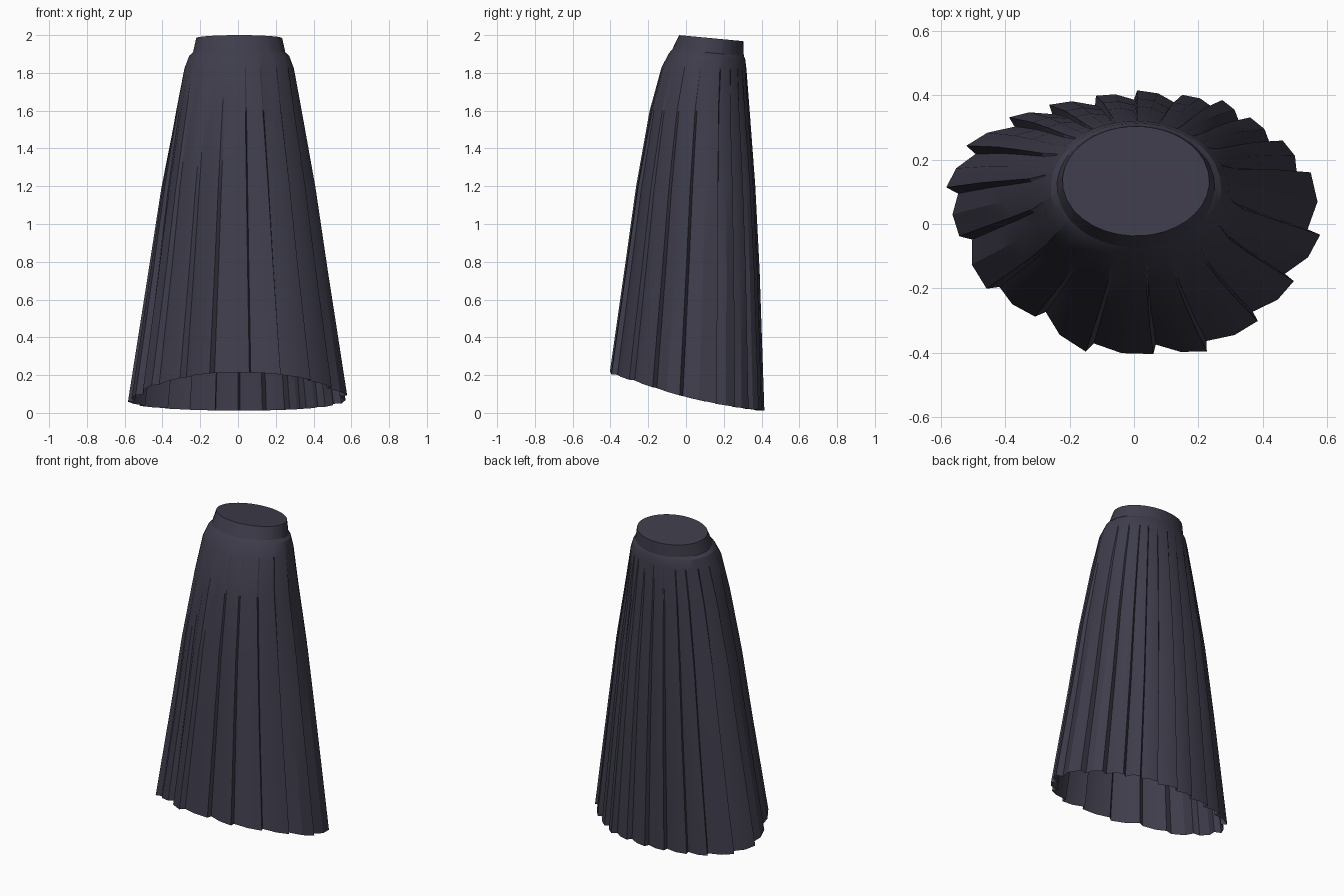
import bpy, bmesh, math

cube = bpy.data.objects.get("Cube")
if cube:
    bpy.data.objects.remove(cube, do_unlink=True)

# Single cloth colour
cloth = bpy.data.materials.new("dark_navy_cloth")
cloth.use_nodes = True
colour = (0.048, 0.046, 0.070, 1.0)
cloth.diffuse_color = colour
shader = cloth.node_tree.nodes["Principled BSDF"]
shader.inputs["Base Color"].default_value = colour
shader.inputs["Roughness"].default_value = 0.9

# Pleat ridges, clockwise from the back: (angle in degrees, reach at the hem)
PLEATS = [(89, 1), (75, 1), (63, 1.04), (52, 1.01), (38, 1.01), (22, 1.02),
          (-5, 1), (-27, .96), (-48, .99), (-68, 1.04), (-84, .99),
          (-105, 1), (-127, .88), (-148, .93), (-174, .94), (-195, 1.04),
          (-213, 1.07), (-230, 1.04), (-243, 1), (-258, .98)]

# Rings: front z, back z, half width, front y, back y, pleat strength
BAND = [(2.0, 1.968, .228, -.037, .303, 0),
        (1.925, 1.89, .245, -.073, .306, 0)]
SKIRT = [BAND[-1],
         (1.905, 1.875, .265, -.09, .313, 0),
         (1.83, 1.82, .29, -.13, .32, 0),
         (1.6, 1.6, .335, -.195, .337, .4),
         (1.2, 1.2, .41, -.268, .367, .7),
         (.8, .75, .475, -.325, .39, .85),
         (.215, .012, .58, -.41, .415, 1)]


def pleat_section():
    """Ridge, face middle and fold of every pleat as (angle, reach)."""
    points = []
    for i, (angle, reach) in enumerate(PLEATS):
        following, next_reach = PLEATS[(i + 1) % len(PLEATS)]
        step = (angle - following) % 360
        fold = next_reach * .93
        points += [(angle, reach),
                   (angle - step * .47, (reach + fold) / 2 + .02),
                   (angle - step * .92, fold)]
    return points


def add_ring(bm, ring, section):
    front_z, back_z, width, front_y, back_y, strength = ring
    verts = []
    for angle, reach in section:
        c, s = math.cos(math.radians(angle)), math.sin(math.radians(angle))
        scale = 1 + (reach - 1) * strength
        x = .006 * (1 - strength) + width * c * scale
        y = (front_y + back_y) / 2 + (back_y - front_y) / 2 * s * scale
        z = (front_z + back_z) / 2 + (back_z - front_z) / 2 * s
        verts.append(bm.verts.new((x, y, z - .03 * strength ** 4 * c * c)))
    return verts


def build_shell(name, rings, capped=False):
    bm = bmesh.new()
    section = pleat_section()
    loops = [add_ring(bm, ring, section) for ring in rings]
    for upper, lower in zip(loops, loops[1:]):
        for i in range(len(upper)):
            j = (i + 1) % len(upper)
            bm.faces.new((upper[i], upper[j], lower[j], lower[i]))
    if capped:
        bm.faces.new(reversed(loops[0]))
    mesh = bpy.data.meshes.new(name)
    bm.to_mesh(mesh)
    bm.free()
    mesh.materials.append(cloth)
    obj = bpy.data.objects.new(name, mesh)
    bpy.context.collection.objects.link(obj)
    bpy.ops.object.select_all(action="DESELECT")
    obj.select_set(True)
    bpy.context.view_layer.objects.active = obj
    bpy.ops.object.shade_smooth_by_angle(angle=math.radians(25))


# Closed waistband and the open pleated skirt below it
build_shell("waistband", BAND, capped=True)
build_shell("pleated_skirt", SKIRT)
